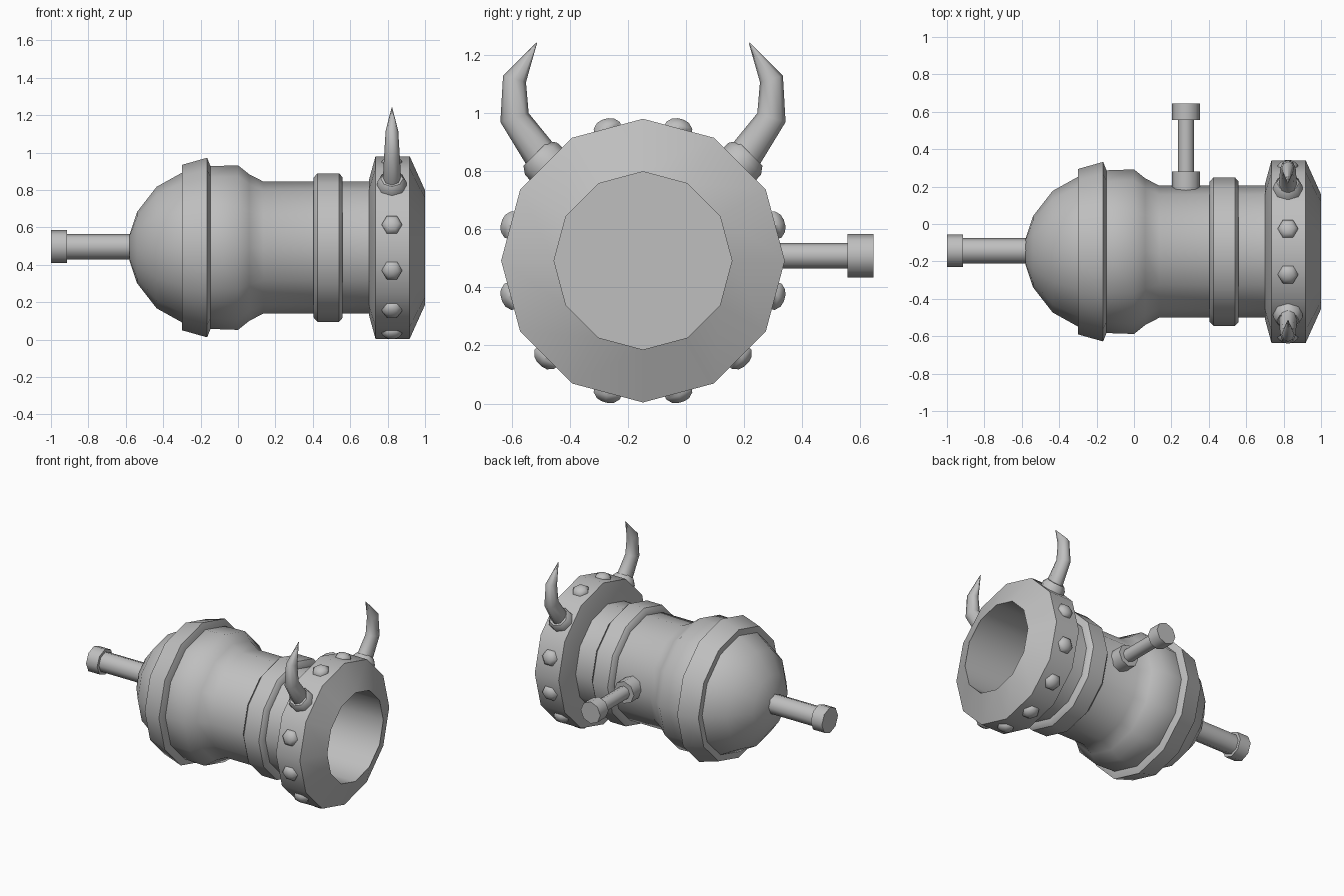
import bpy, bmesh, math
from mathutils import Vector, Matrix

cube = bpy.data.objects.get("Cube")
if cube:
    bpy.data.objects.remove(cube)

CY, CZ = -0.148, 0.492          # barrel axis
SIDES = 12

metal = bpy.data.materials.new("grey_metal")
metal.use_nodes = True
GREY = (0.52, 0.52, 0.52, 1)
metal.diffuse_color = GREY
metal.node_tree.nodes["Principled BSDF"].inputs["Base Color"].default_value = GREY


def finish(name, bm, angle=45):
    bmesh.ops.remove_doubles(bm, verts=bm.verts, dist=1e-5)
    bmesh.ops.recalc_face_normals(bm, faces=bm.faces)
    me = bpy.data.meshes.new(name)
    bm.to_mesh(me)
    bm.free()
    me.materials.append(metal)
    ob = bpy.data.objects.new(name, me)
    bpy.context.collection.objects.link(ob)
    bpy.ops.object.select_all(action="DESELECT")
    ob.select_set(True)
    bpy.context.view_layer.objects.active = ob
    bpy.ops.object.shade_smooth_by_angle(angle=math.radians(angle))
    return ob


def skin(bm, rings, closed=False):
    """Join rings of points with quads, capping both ends unless closed."""
    loops = [[bm.verts.new(p) for p in ring] for ring in rings]
    n = len(loops[0])
    pairs = list(zip(loops, loops[1:]))
    if closed:
        pairs.append((loops[-1], loops[0]))
    for a, b in pairs:
        for i in range(n):
            j = (i + 1) % n
            bm.faces.new((a[i], a[j], b[j], b[i]))
    if not closed:
        bm.faces.new(loops[0])
        bm.faces.new(loops[-1])


def lathe(bm, profile, origin, axis, up, sides, closed=False):
    """Turn (distance, radius) points around an axis."""
    axis, up = Vector(axis).normalized(), Vector(up).normalized()
    side = axis.cross(up)
    rings = []
    for d, r in profile:
        ring = []
        for i in range(sides):
            a = math.tau * i / sides
            ring.append(Vector(origin) + axis * d + (up * math.cos(a) + side * math.sin(a)) * r)
        rings.append(ring)
    skin(bm, rings, closed)


def turned(name, profile, closed=False):
    bm = bmesh.new()
    lathe(bm, profile, (0, CY, CZ), (1, 0, 0), (0, 0, 1), SIDES, closed)
    return finish(name, bm)


# Barrel with domed rear and hollow bore
turned("barrel", [(-0.58, 0.07), (-0.54, 0.19), (-0.435, 0.325), (-0.3, 0.4),
                  (-0.147, 0.435), (0, 0.44), (0.06, 0.392), (0.135, 0.353),
                  (0.7, 0.353), (0.7, 0.306), (0.05, 0.306)])

# Raised bands
turned("rear_band", [(-0.3, 0.35), (-0.3, 0.442), (-0.165, 0.48),
                     (-0.147, 0.435), (-0.147, 0.35)], True)
turned("middle_band", [(0.405, 0.33), (0.405, 0.375), (0.425, 0.397),
                       (0.54, 0.397), (0.56, 0.375), (0.56, 0.33)], True)

# Flared muzzle
turned("muzzle_ring", [(0.7, 0.306), (0.7, 0.36), (0.735, 0.488),
                       (0.918, 0.488), (1, 0.306)], True)

# Rivets around the muzzle, leaving two places for the horns
RING_X = 0.823
APOTHEM = 0.488 * math.cos(math.pi / SIDES)


def ring_point(deg):
    out = Vector((0, math.cos(math.radians(deg)), math.sin(math.radians(deg))))
    return Vector((RING_X, CY, CZ)) + out * APOTHEM, out


bm = bmesh.new()
for k in range(SIDES):
    deg = 15 + 30 * k
    if deg not in (45, 135):
        pos, out = ring_point(deg)
        lathe(bm, [(-0.01, 0.056), (0.01, 0.054), (0.027, 0.035), (0.033, 0.012)],
              pos, out, (1, 0, 0), 6)
finish("rivets", bm, 50)

# Horns with sockets, mirrored across the barrel
path = [(0.16, 0.805, 0.06), (0.2, 0.849, 0.06), (0.294, 0.984, 0.051),
        (0.294, 1.117, 0.041), (0.218, 1.241, 0.002)]
for label, sign, deg in (("back", 1, 45), ("front", -1, 135)):
    pos, out = ring_point(deg)
    bm = bmesh.new()
    lathe(bm, [(-0.02, 0.08), (0.025, 0.078), (0.05, 0.06)], pos, out, (1, 0, 0), 8)
    finish(label + "_horn_socket", bm)

    pts = [Vector((RING_X, CY + sign * (y + 0.148), z)) for y, z, r in path]
    rings = []
    for i, p in enumerate(pts):
        before = (p - pts[i - 1]).normalized() if i else Vector()
        after = (pts[i + 1] - p).normalized() if i + 1 < len(pts) else Vector()
        tangent = (before + after).normalized()
        across = tangent.cross(Vector((1, 0, 0)))
        r = path[i][2]
        rings.append([p + across * r * math.cos(a) + Vector((1, 0, 0)) * r * 0.82 * math.sin(a)
                      for a in (math.tau * k / 8 for k in range(8))])
    bm = bmesh.new()
    skin(bm, rings)
    finish(label + "_horn", bm, 60)


def rod(name, origin, axis, parts):
    """A handle made of coaxial cylinders (start, end, radius)."""
    for part, (start, end, r) in parts.items():
        bm = bmesh.new()
        lathe(bm, [(start, r), (end, r)], origin, axis, (0, 0, 1), 8)
        ob = finish(name + "_" + part, bm, 50)


# Rear handle and side handle
rod("rear_handle", (-1, -0.143, 0.497), (1, 0, 0),
    {"cap": (0, 0.085, 0.088), "shaft": (0.08, 0.47, 0.068)})
rod("side_handle", (0.278, 0, 0.509), (0, 1, 0),
    {"collar": (0.17, 0.28, 0.076), "shaft": (0.27, 0.56, 0.044), "cap": (0.555, 0.645, 0.075)})
